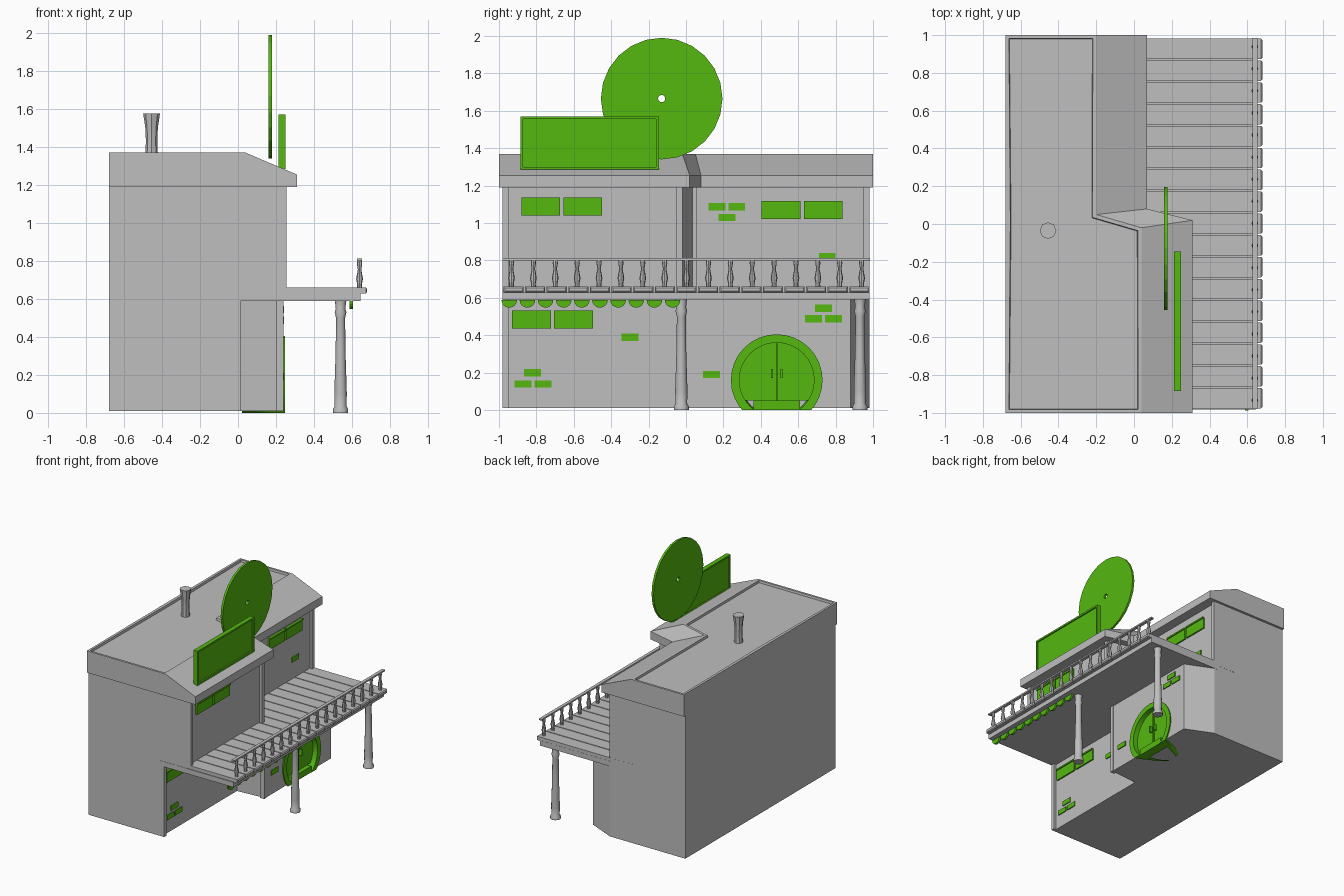
import bpy, bmesh, math
from mathutils import Vector, Matrix

cube = bpy.data.objects.get("Cube")
if cube:
    bpy.data.objects.remove(cube, do_unlink=True)


def material(name, rgb):
    m = bpy.data.materials.new(name)
    m.use_nodes = True
    m.diffuse_color = (*rgb, 1)
    m.node_tree.nodes["Principled BSDF"].inputs["Base Color"].default_value = (*rgb, 1)
    return m


GREY = material("plain grey", (0.52, 0.52, 0.52))
GREEN = material("bright green", (0.09, 0.48, 0.005))


def finish(bm, name, mat, smooth=False):
    bmesh.ops.recalc_face_normals(bm, faces=bm.faces)
    me = bpy.data.meshes.new(name)
    bm.to_mesh(me)
    bm.free()
    me.materials.append(mat)
    ob = bpy.data.objects.new(name, me)
    bpy.context.collection.objects.link(ob)
    if smooth:
        bpy.ops.object.select_all(action="DESELECT")
        ob.select_set(True)
        bpy.context.view_layer.objects.active = ob
        bpy.ops.object.shade_smooth_by_angle(angle=math.radians(40))
    return ob


def add_box(bm, x, y, z):
    size = [b - a for a, b in (x, y, z)]
    mid = [(a + b) / 2 for a, b in (x, y, z)]
    mat = Matrix.Translation(mid) @ Matrix.Diagonal((*size, 1))
    return bmesh.ops.create_cube(bm, size=1, matrix=mat)["verts"]


def boxes(name, mat, items):
    bm = bmesh.new()
    for it in items:
        add_box(bm, *it)
    return finish(bm, name, mat)


def prism(name, mat, outline, z0, z1):
    bm = bmesh.new()
    f = bm.faces.new([bm.verts.new((x, y, z0)) for x, y in outline])
    ext = bmesh.ops.extrude_face_region(bm, geom=[f])
    bmesh.ops.translate(bm, vec=(0, 0, z1 - z0), verts=[v for v in ext["geom"] if isinstance(v, bmesh.types.BMVert)])
    return finish(bm, name, mat)


def add_lathe(bm, profile, at, sides, axis="Z", closed=False):
    """Spin (radius, height) points about an axis; open profiles are capped."""
    rings = []
    for r, h in profile:
        ring = []
        for i in range(sides):
            a = math.tau * i / sides
            c, s = r * math.cos(a), r * math.sin(a)
            p = (c, s, h) if axis == "Z" else (h, c, s)
            ring.append(bm.verts.new(Vector(p) + Vector(at)))
        rings.append(ring)
    for a, b in zip(rings, rings[1:] + rings[:1] if closed else rings[1:]):
        for i in range(sides):
            j = (i + 1) % sides
            bm.faces.new((a[i], a[j], b[j], b[i]))
    if not closed:
        bm.faces.new(rings[0])
        bm.faces.new(rings[-1])


def clip_below(bm, z):
    geom = bm.verts[:] + bm.edges[:] + bm.faces[:]
    cut = bmesh.ops.bisect_plane(bm, geom=geom, plane_co=(0, 0, z), plane_no=(0, 0, 1), clear_inner=True)
    edges = [e for e in cut["geom_cut"] if isinstance(e, bmesh.types.BMEdge)]
    bmesh.ops.holes_fill(bm, edges=edges, sides=0)


# Storeys
BACK, END = -0.68, 0.98
lower = prism("lower_storey", GREY, [(BACK, -END), (-0.01, -END), (-0.01, 0.0), (0.235, 0.02),
                                     (0.235, 0.88), (0.01, END), (BACK, END)], 0.01, 0.63)
prism("upper_storey", GREY, [(BACK, -END), (0.23, -END), (0.23, -0.02), (-0.01, 0.04),
                             (-0.01, END), (BACK, END)], 0.63, 1.2)
boxes("corner_trim", GREY, [
    ((-0.02, 0.012), (-END, -0.95), (0.01, 0.6)), ((0.2, 0.24), (0.0, 0.03), (0.01, 0.6)),
    ((0.2, 0.255), (-END, -0.95), (0.64, 1.2)), ((0.2, 0.255), (-0.05, -0.02), (0.64, 1.2)),
    ((-0.03, 0.012), (0.95, END), (0.64, 1.2)), ((-0.03, 0.012), (0.03, 0.055), (0.64, 1.2))])

# Roof: one section swept along y, stepping back at the middle, with a sunken top
stations = [(0.04, -1.0, 0.31, -1.0), (0.04, -0.02, 0.31, 0.02), (-0.2, 0.05, 0.07, 0.08), (-0.2, 1.0, 0.07, 1.0)]
bm = bmesh.new()
sections = []
for rx, ry, ex, ey in stations:
    pts = [(BACK, ry, 1.19), (BACK, ry, 1.37), (rx, ry, 1.37), (ex, ey, 1.255), (ex, ey, 1.19)]
    sections.append([bm.verts.new(p) for p in pts])
tops = []
for a, b in zip(sections, sections[1:]):
    for i in range(5):
        j = (i + 1) % 5
        f = bm.faces.new((a[i], a[j], b[j], b[i]))
        if i == 1:
            tops.append(f)
bm.faces.new(sections[0])
bm.faces.new(sections[-1])
bmesh.ops.recalc_face_normals(bm, faces=bm.faces)
bmesh.ops.inset_region(bm, faces=tops, thickness=0.025)
bmesh.ops.inset_region(bm, faces=tops, thickness=0.004, depth=-0.018)
finish(bm, "roof", GREY)

# Chimney
bm = bmesh.new()
add_lathe(bm, [(0.034, 1.34), (0.03, 1.43), (0.033, 1.5), (0.044, 1.575)], (-0.455, -0.035, 0), 8)
finish(bm, "chimney", GREY, True)

# Balcony deck with separate planks
PLANKS = 17
pitch = 1.965 / PLANKS
boxes("deck_slab", GREY, [((-0.02, 0.645), (-0.982, 0.982), (0.59, 0.632))])
bm = bmesh.new()
for i in range(PLANKS):
    y = -0.98 + pitch * i
    verts = add_box(bm, (-0.2, 0.68), (y + 0.004, y + pitch - 0.004), (0.628, 0.66))
    ends = [e for e in bm.edges if all(v in verts and v.co.x > 0.6 for v in e.verts)]
    bmesh.ops.bevel(bm, geom=ends, offset=0.007, segments=1, affect="EDGES")
finish(bm, "deck_planks", GREY)

# Railing
bm = bmesh.new()
baluster = [(0.014, 0.655), (0.012, 0.675), (0.018, 0.705), (0.009, 0.755), (0.014, 0.785), (0.011, 0.803)]
for i in range(PLANKS):
    add_lathe(bm, baluster, (0.64, -0.933 + 0.117 * i, 0), 8)
finish(bm, "balusters", GREY, True)
boxes("hand_rail", GREY, [((0.627, 0.653), (-0.98, 0.985), (0.8, 0.812))])

# Turned posts under the deck
bm = bmesh.new()
post = [(0.04, 0), (0.04, 0.02), (0.031, 0.035), (0.033, 0.1), (0.026, 0.32), (0.024, 0.5),
        (0.031, 0.53), (0.025, 0.55), (0.031, 0.595)]
for y in (-0.025, 0.93):
    add_lathe(bm, post, (0.54, y, 0), 12)
finish(bm, "deck_posts", GREY, True)

# Scalloped valance under the deck edge
bm = bmesh.new()
for i in range(10):
    add_lathe(bm, [(0.042, 0.588), (0.042, 0.606)], (0, -0.945 + 0.097 * i, 0), 16, "X")
bmesh.ops.scale(bm, vec=(1, 1, -1), verts=bm.verts)
clip_below(bm, 0)
bmesh.ops.scale(bm, vec=(1, 1, -1), verts=bm.verts)
bmesh.ops.translate(bm, vec=(0, 0, 0.589), verts=bm.verts)
finish(bm, "scalloped_valance", GREEN)

# Windows: two panes side by side, each with a thin hood
panes, hoods = [], []
for x, y, z in ((0.23, -0.88, 1.04), (-0.01, -0.93, 0.435), (-0.01, 0.405, 1.02)):
    for start in (y, y + 0.225):
        span = (start, start + 0.207)
        panes.append(((x - 0.01, x + 0.012), span, (z, z + 0.088)))
        hoods.append(((x - 0.01, x + 0.02), span, (z + 0.085, z + 0.097)))
boxes("window_panes", GREEN, panes)
boxes("window_hoods", GREEN, hoods)

# Exposed bricks
spots = [(-0.01, 0.12, 1.067), (-0.01, 0.226, 1.067), (-0.01, 0.175, 1.01), (-0.01, 0.71, 0.8),
         (-0.01, -0.865, 0.18), (-0.01, -0.917, 0.12), (-0.01, -0.81, 0.12), (-0.01, -0.345, 0.37),
         (0.235, 0.092, 0.17), (0.235, 0.69, 0.525), (0.235, 0.637, 0.468), (0.235, 0.743, 0.468)]
boxes("exposed_bricks", GREEN, [((x - 0.01, x + 0.008), (y, y + 0.09), (z, z + 0.039)) for x, y, z in spots])

# Round doorway, opened into the wall
DOOR = (0, 0.485, 0.16)
bm = bmesh.new()
add_lathe(bm, [(0.22, 0.16), (0.22, 0.3)], DOOR, 32, "X")
cutter = finish(bm, "doorway_cutter", GREY)
cutter.hide_render = True
mod = lower.modifiers.new("doorway", "BOOLEAN")
mod.operation, mod.object, mod.solver = "DIFFERENCE", cutter, "EXACT"
bpy.context.view_layer.objects.active = lower
bpy.ops.object.modifier_apply(modifier=mod.name)
bpy.data.objects.remove(cutter, do_unlink=True)

bm = bmesh.new()
add_lathe(bm, [(0.245, 0.247), (0.2, 0.247), (0.2, 0.19), (0.165, 0.02), (0.17, 0.02)], DOOR, 32, "X", True)
clip_below(bm, 0)
finish(bm, "door_surround", GREEN, True)
bm = bmesh.new()
add_lathe(bm, [(0.205, 0.165), (0.205, 0.205)], DOOR, 32, "X")
clip_below(bm, 0.05)
finish(bm, "door_leaves", GREEN)
boxes("door_fittings", GREEN, [
    ((0.165, 0.243), (0.36, 0.61), (0.0, 0.05)), ((0.2, 0.215), (0.48, 0.49), (0.05, 0.355)),
    ((0.2, 0.23), (0.455, 0.465), (0.17, 0.22)), ((0.2, 0.23), (0.505, 0.515), (0.17, 0.22))])

# Roof signboard with a raised rim on both faces
bm = bmesh.new()
add_box(bm, (0.213, 0.25), (-0.885, -0.145), (1.285, 1.57))
bm.normal_update()
faces = [f for f in bm.faces if abs(f.normal.x) > 0.9]
bmesh.ops.inset_individual(bm, faces=faces, thickness=0.02)
bmesh.ops.inset_individual(bm, faces=faces, thickness=0.001, depth=-0.01)
finish(bm, "signboard", GREEN)

# Large roof disc with a centre hole
bm = bmesh.new()
add_lathe(bm, [(0.325, 0.16), (0.325, 0.178), (0.019, 0.178), (0.019, 0.16)], (0, -0.13, 1.665), 24, "X", True)
finish(bm, "roof_disc", GREEN)
